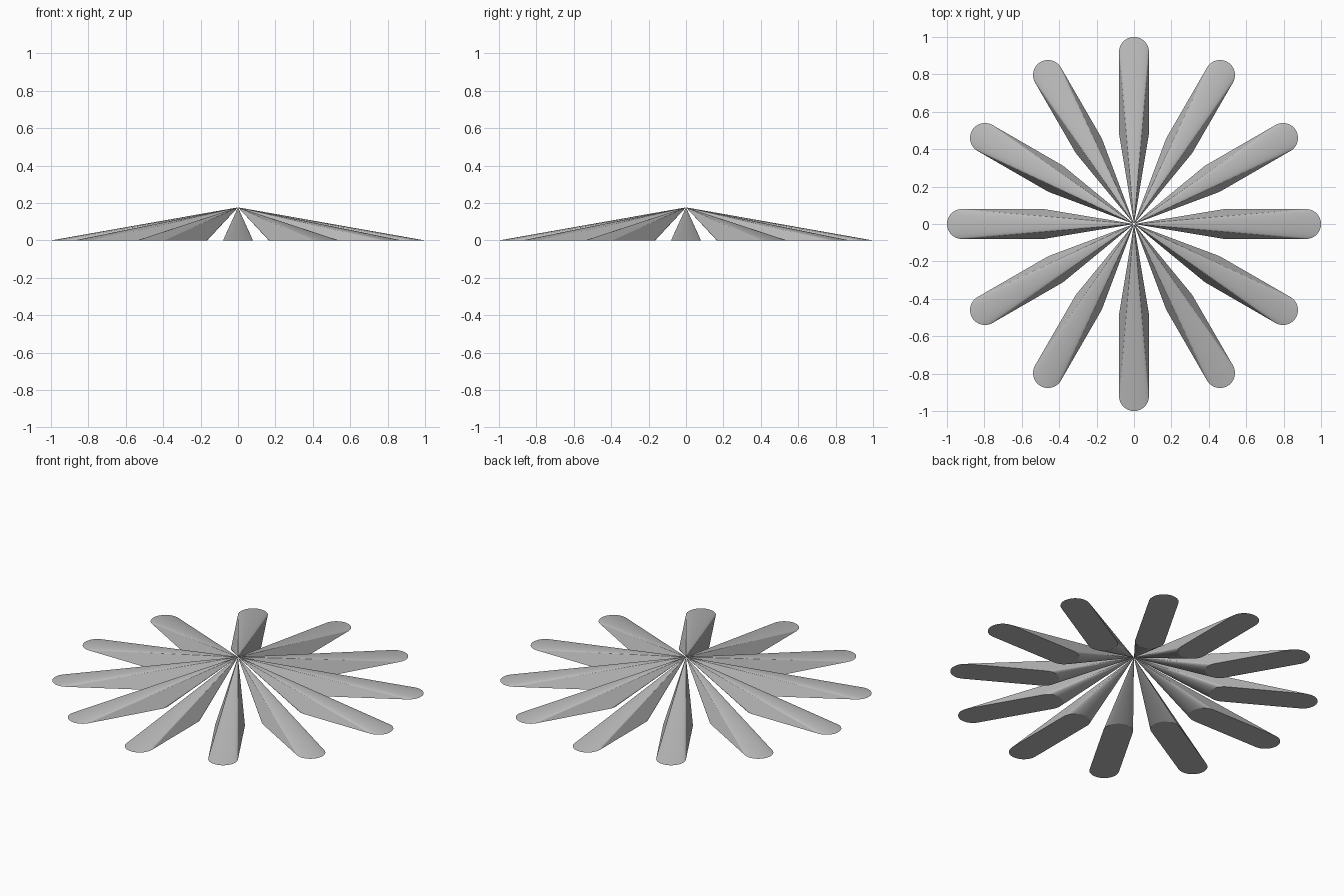
import bpy
import bmesh
from math import pi, sin, cos, radians

# Remove the default object
cube = bpy.data.objects.get("Cube")
if cube:
    bpy.data.objects.remove(cube, do_unlink=True)

PETALS = 12
HEIGHT = 0.177      # apex above the ground
RADIUS = 0.08       # half width of each petal's slot-shaped foot
INNER, OUTER = 0.49, 0.92   # centres of the two rounded ends
STEPS = 32          # segments per rounded end

# Single grey finish
grey = bpy.data.materials.new("plain_grey")
grey.use_nodes = True
colour = (0.5, 0.5, 0.5, 1.0)
grey.diffuse_color = colour
grey.node_tree.nodes["Principled BSDF"].inputs["Base Color"].default_value = colour


def rounded_end(centre, start):
    """Half circle of foot points, from the given start angle."""
    return [(centre + RADIUS * cos(start + pi * i / STEPS),
             RADIUS * sin(start + pi * i / STEPS), 0)
            for i in range(STEPS + 1)]


# Petal: a slot-shaped foot drawn up to a point over the centre
bm = bmesh.new()
outline = rounded_end(OUTER, -pi / 2) + rounded_end(INNER, pi / 2)
foot = [bm.verts.new(p) for p in outline]
apex = bm.verts.new((0, 0, HEIGHT))
bm.faces.new(list(reversed(foot)))
for a, b in zip(foot, foot[1:] + foot[:1]):
    bm.faces.new((a, b, apex))
bmesh.ops.recalc_face_normals(bm, faces=bm.faces)
mesh = bpy.data.meshes.new("petal")
bm.to_mesh(mesh)
bm.free()
mesh.materials.append(grey)

# Ring of petals around the vertical axis
for i in range(PETALS):
    petal = bpy.data.objects.new(f"petal_{i + 1}", mesh)
    petal.rotation_euler.z = radians(360 / PETALS * i)
    bpy.context.collection.objects.link(petal)
